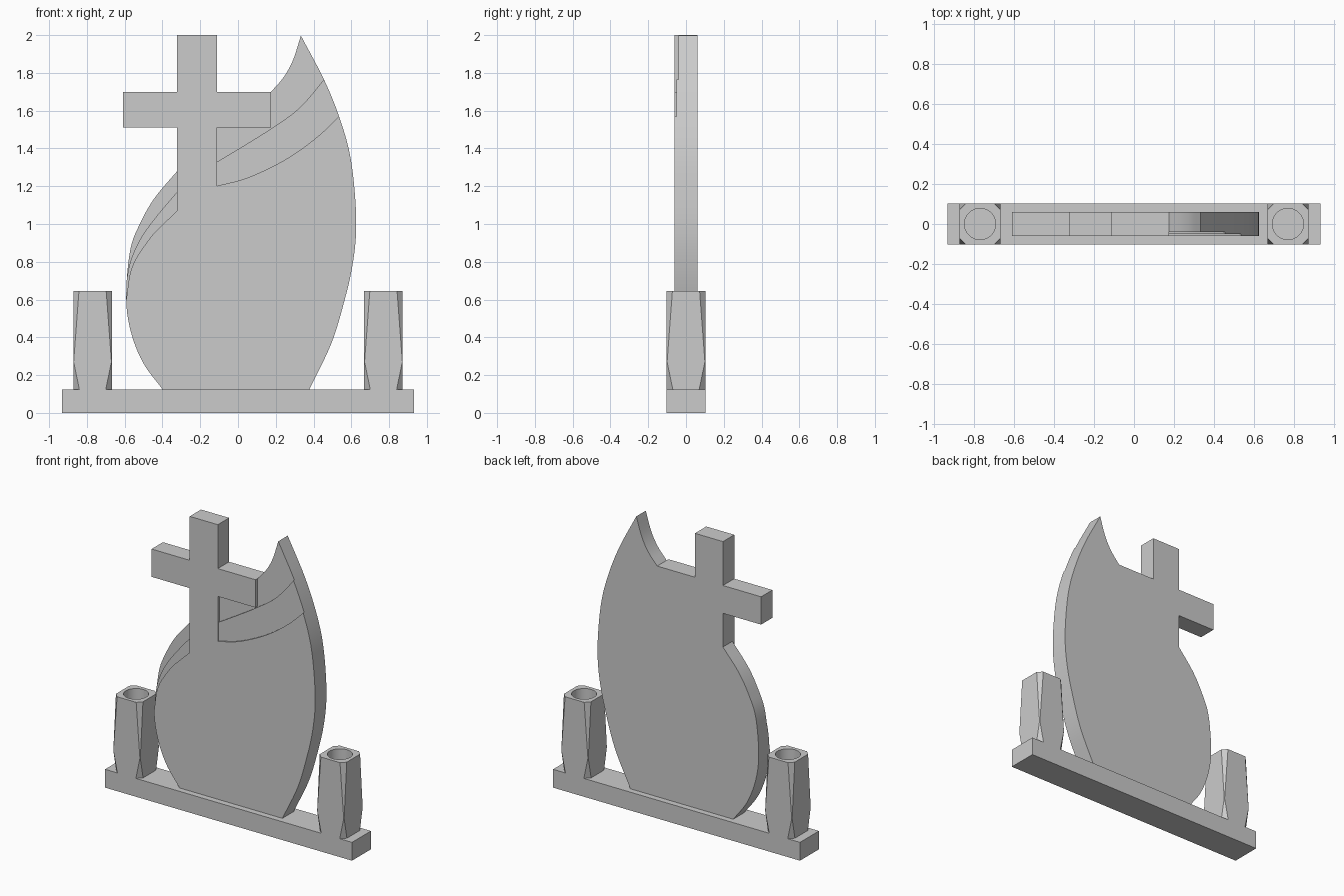
import bpy, bmesh
from mathutils import Vector
from math import pi, cos, sin

if "Cube" in bpy.data.objects:
    bpy.data.objects.remove(bpy.data.objects["Cube"])


def smooth(pts, n=6):
    """Catmull-Rom curve through 2D points."""
    p = [Vector(q) for q in pts]
    p = [2 * p[0] - p[1]] + p + [2 * p[-1] - p[-2]]
    out = []
    for a, b, c, d in zip(p, p[1:], p[2:], p[3:]):
        for i in range(n):
            t = i / n
            out.append(0.5 * (2 * b + (c - a) * t + (2 * a - 5 * b + 4 * c - d) * t**2
                              + (3 * b - a - 3 * c + d) * t**3))
    return [tuple(v) for v in out] + [tuple(p[-2])]


def loft(name, rings):
    """Closed solid through equal-sized rings of 3D points."""
    bm = bmesh.new()
    rows = [[bm.verts.new(p) for p in r] for r in rings]
    n = len(rows[0])
    for lo, hi in zip(rows, rows[1:]):
        for i in range(n):
            j = (i + 1) % n
            bm.faces.new((lo[i], lo[j], hi[j], hi[i]))
    bm.faces.new(rows[0][::-1])
    bm.faces.new(rows[-1])
    bmesh.ops.recalc_face_normals(bm, faces=bm.faces)
    me = bpy.data.meshes.new(name)
    bm.to_mesh(me)
    bm.free()
    ob = bpy.data.objects.new(name, me)
    bpy.context.collection.objects.link(ob)
    return ob


def plate(name, outline, y0, y1):
    return loft(name, [[(x, y, z) for x, z in outline] for y in (y0, y1)])


def activate(ob):
    bpy.ops.object.select_all(action='DESELECT')
    ob.select_set(True)
    bpy.context.view_layer.objects.active = ob


def cut(ob, cutter):
    m = ob.modifiers.new("cut", 'BOOLEAN')
    m.operation, m.solver, m.object = 'DIFFERENCE', 'EXACT', cutter
    activate(ob)
    bpy.ops.object.modifier_apply(modifier=m.name)
    bpy.data.objects.remove(cutter)


# Base plinth
plate("base", [(-.933, 0), (.933, 0), (.933, .125), (-.933, .125)], -.102, .102)

# Headstone: flame-shaped slab merged with a cross
left = smooth([(-.40, .125), (-.505, .27), (-.57, .44), (-.592, .62), (-.57, .865),
               (-.515, 1.01), (-.44, 1.14), (-.322, 1.28)])
cross = [(-.322, 1.51), (-.61, 1.51), (-.61, 1.70), (-.322, 1.70), (-.322, 2.0),
         (-.11, 2.0), (-.11, 1.70)]
tip = smooth([(.175, 1.70), (.24, 1.775), (.29, 1.865), (.333, 1.997)])
right = smooth([(.333, 1.997), (.455, 1.765), (.535, 1.57), (.592, 1.37), (.619, 1.155),
                (.625, .955), (.605, .775), (.565, .60), (.495, .37), (.378, .125)])
stone = plate("headstone", left + cross + tip + right[1:], -.061, .061)

# Stepped recesses on the front, each band a little deeper
right_end = [(.75, 2.1), (.175, 2.1), (.175, 1.51), (-.11, 1.51)]
left_end = [(-.7, 1.4), (-.322, 1.4)]
steps = [
    (-.051, [(-.11, 1.202), (.05, 1.245), (.24, 1.335), (.40, 1.445), (.535, 1.57), (.75, 1.80)],
     [(-.322, 1.07), (-.40, .995), (-.47, .92), (-.56, .775), (-.59, .61), (-.60, .50)]),
    (-.041, [(-.11, 1.33), (.04, 1.42), (.175, 1.505), (.32, 1.61), (.455, 1.765), (.70, 2.08)],
     [(-.322, 1.17), (-.44, 1.03), (-.52, .915), (-.57, .80), (-.591, .69), (-.602, .60)]),
]
for depth, r, l in steps:
    cut(stone, plate("cutter", smooth(r) + right_end, -.2, depth))
    cut(stone, plate("cutter", smooth(l) + left_end, -.2, depth))
activate(stone)
bpy.ops.object.shade_smooth_by_angle(angle=pi / 7)

# Pair of square vases with tapering corner chamfers and a round bore
VX, H = .77, .102


def octagon(z, c):
    k = H - c
    return [(VX + x, y, z) for x, y in ((H, -k), (H, k), (k, H), (-k, H),
                                        (-H, k), (-H, -k), (-k, -H), (k, -H))]


vase = loft("vases", [octagon(.125, .032), octagon(.27, .002), octagon(.645, .03)])
bore = loft("cutter", [[(VX + .078 * cos(i * pi / 24), .078 * sin(i * pi / 24), z)
                        for i in range(48)] for z in (.3, .8)])
cut(vase, bore)
vase.modifiers.new("mirror", 'MIRROR')
activate(vase)
bpy.ops.object.shade_smooth_by_angle(angle=pi / 20)
